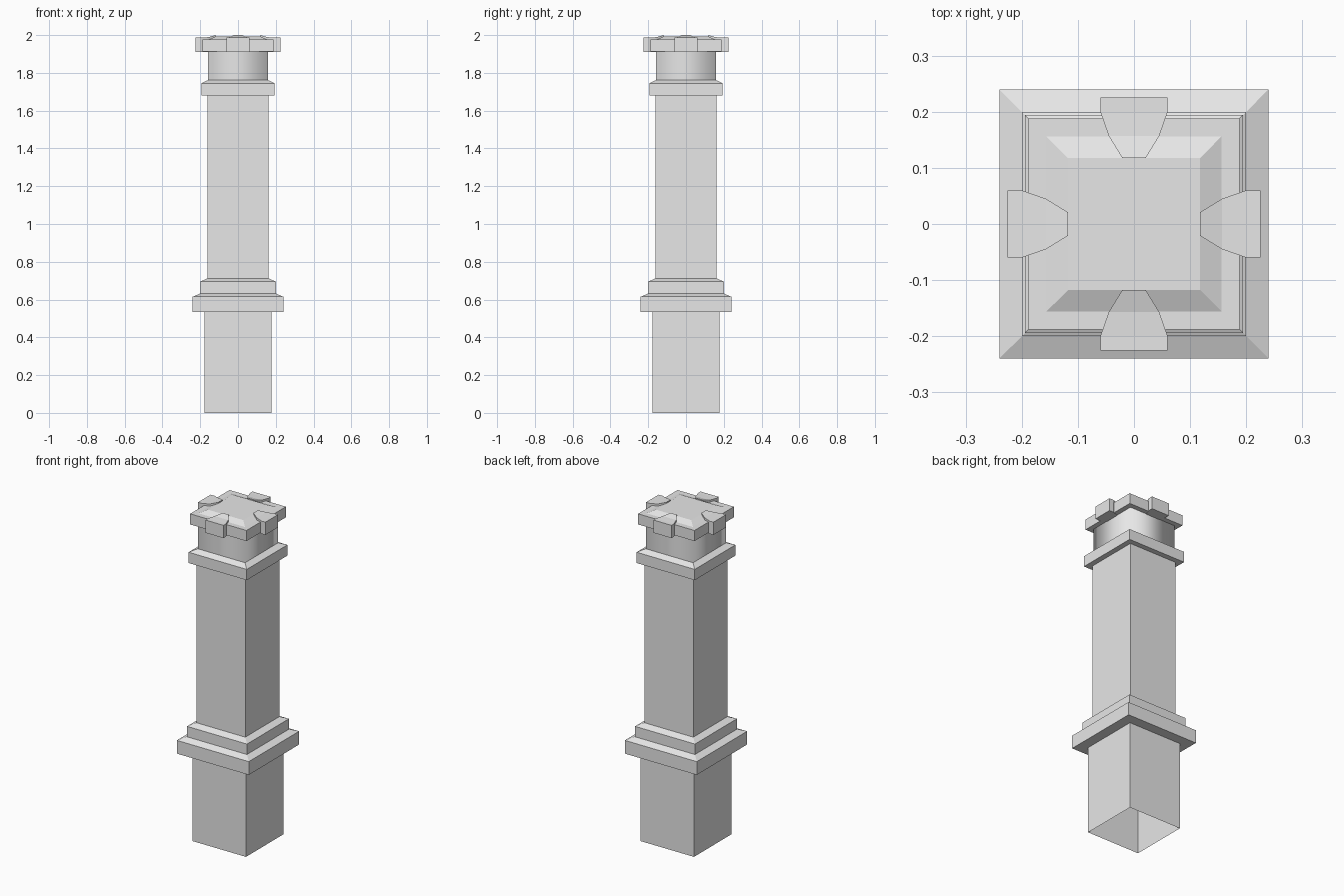
import bpy, bmesh
from math import pi
from mathutils import Matrix

cube = bpy.data.objects.get("Cube")
if cube:
    bpy.data.objects.remove(cube, do_unlink=True)

stone = bpy.data.materials.new("plain_grey")
stone.use_nodes = True
GREY = (0.8, 0.8, 0.8, 1)
stone.diffuse_color = GREY
stone.node_tree.nodes["Principled BSDF"].inputs["Base Color"].default_value = GREY


def add_object(name, bm, smooth=False):
    mesh = bpy.data.meshes.new(name)
    bm.to_mesh(mesh)
    bm.free()
    mesh.materials.append(stone)
    for face in mesh.polygons:
        face.use_smooth = smooth
    obj = bpy.data.objects.new(name, mesh)
    bpy.context.collection.objects.link(obj)
    return obj


def square_loft(name, profile, top=False, smooth=False):
    """Sweep a (half width, height) profile around a square."""
    bm = bmesh.new()
    corners = ((-1, -1), (1, -1), (1, 1), (-1, 1))
    rings = [[bm.verts.new((x * h, y * h, z)) for x, y in corners] for h, z in profile]
    for low, high in zip(rings, rings[1:]):
        for i in range(4):
            j = (i + 1) % 4
            bm.faces.new((low[i], low[j], high[j], high[i]))
    if top:
        bm.faces.new(rings[-1])
    add_object(name, bm, smooth)


def cap_tab(name, turn):
    """Tapering tab that hooks over one edge of the cap."""
    bm = bmesh.new()
    # distance from centre, half width, top height
    stations = ((0.225, 0.06, 1.987), (0.2, 0.06, 1.987),
                (0.157, 0.045, 1.989), (0.118, 0.021, 2.0))
    rings = []
    for r, w, z in stations:
        points = ((-w, -r, 1.91), (w, -r, 1.91), (w, -r, z), (-w, -r, z))
        rings.append([bm.verts.new(p) for p in points])
    for a, b in zip(rings, rings[1:]):
        for i in range(4):
            j = (i + 1) % 4
            bm.faces.new((a[i], a[j], b[j], b[i]))
    bm.faces.new(rings[0])
    bm.faces.new(rings[-1])
    bmesh.ops.recalc_face_normals(bm, faces=bm.faces)
    bm.transform(Matrix.Rotation(turn, 4, "Z"))
    add_object(name, bm)


# Hollow pedestal and shaft
square_loft("pedestal", [(0.178, 0), (0.178, 0.535)])
square_loft("shaft", [(0.162, 0.7), (0.162, 1.68)])

# Stepped mouldings with sloping tops
square_loft("lower_collar", [(0.178, 0.535), (0.24, 0.535), (0.24, 0.615), (0.2, 0.632)])
square_loft("middle_collar", [(0.2, 0.632), (0.2, 0.695), (0.162, 0.712)])
square_loft("upper_collar", [(0.162, 1.68), (0.194, 1.68), (0.194, 1.745), (0.158, 1.762)])

# Softly shaded neck below the cap
square_loft("neck", [(0.158, 1.76), (0.158, 1.912)], smooth=True)

# Cap slab with raised centre
square_loft("cap", [(0.158, 1.912), (0.188, 1.912), (0.188, 1.976),
                    (0.156, 1.976), (0.118, 1.993)], top=True)

for side, turn in (("front", 0), ("left", pi / 2), ("back", pi), ("right", -pi / 2)):
    cap_tab(side + "_cap_tab", turn)
